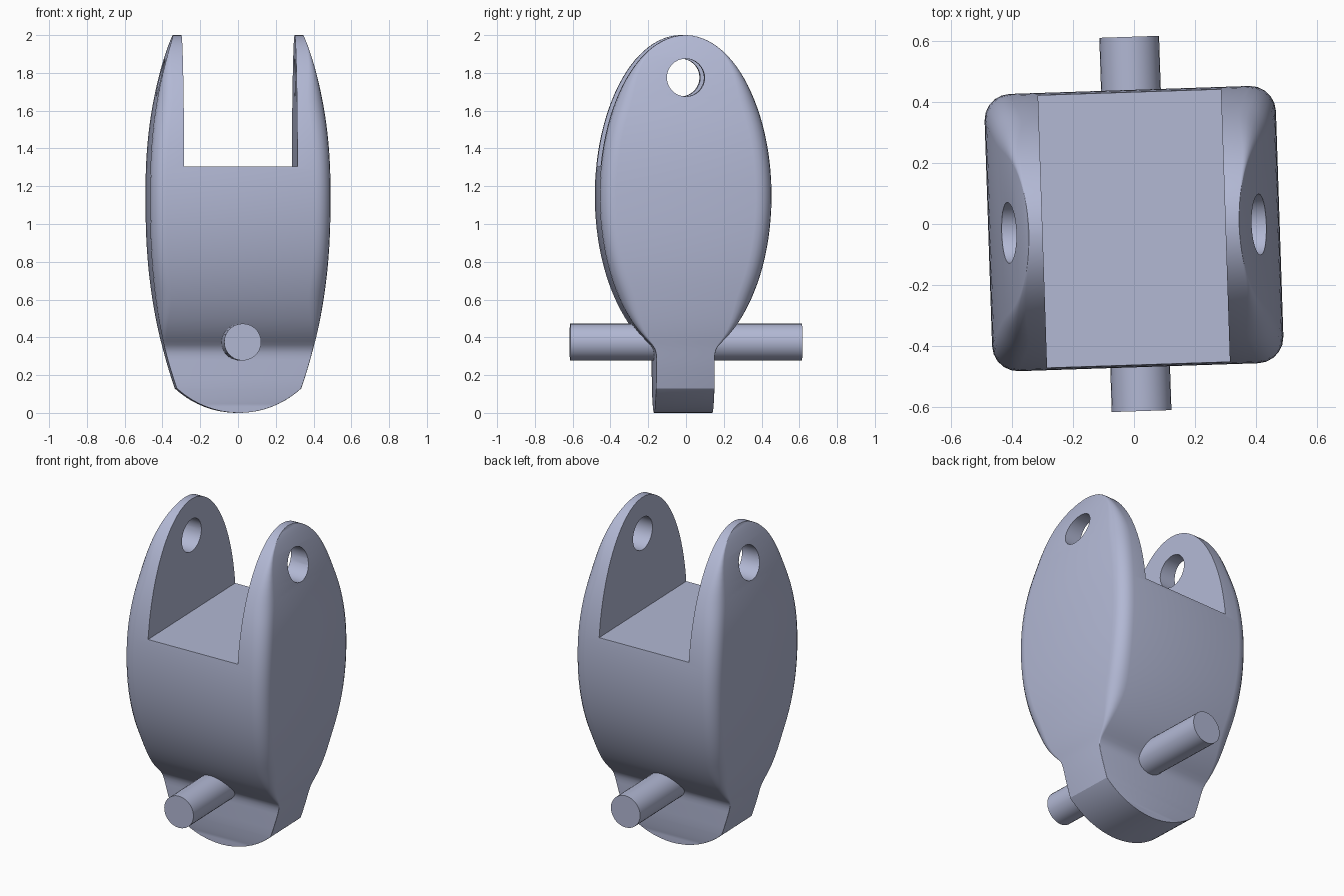
import bpy
import bmesh
from math import sin, cos, pi, sqrt, radians, asin
from mathutils import Matrix

if "Cube" in bpy.data.objects:
    bpy.data.objects.remove(bpy.data.objects["Cube"], do_unlink=True)

TILT = radians(1.9)        # whole part is turned slightly about z
MID, HALF_H, HALF_W = 1.15, 0.85, 0.455
CHIN = 0.13                # height where the rounded bottom starts
NECK = 0.155

metal = bpy.data.materials.new("blue grey metal")
metal.use_nodes = True
COLOR = (0.445, 0.479, 0.658, 1)
metal.diffuse_color = COLOR
metal.node_tree.nodes["Principled BSDF"].inputs["Base Color"].default_value = COLOR


def make_object(name, bm):
    bmesh.ops.recalc_face_normals(bm, faces=bm.faces)
    mesh = bpy.data.meshes.new(name)
    bm.to_mesh(mesh)
    bm.free()
    mesh.materials.append(metal)
    obj = bpy.data.objects.new(name, mesh)
    bpy.context.collection.objects.link(obj)
    obj.location = (0, -0.015, 0)
    obj.rotation_euler = (0, 0, TILT)
    return obj


def cylinder(name, radius, length, center, axis, sides):
    bm = bmesh.new()
    turn = Matrix.Rotation(pi / 2, 4, "Y" if axis == "X" else "X")
    bmesh.ops.create_cone(bm, cap_ends=True, segments=sides, radius1=radius,
                          radius2=radius, depth=length,
                          matrix=Matrix.Translation(center) @ turn)
    return make_object(name, bm)


def smoothstep(a, b, v):
    t = max(0, min(1, (v - a) / (b - a)))
    return t * t * (3 - 2 * t)


# Half width across the front: bulging sides, circular chin
def half_x(z):
    if z < CHIN:
        edge = half_x(CHIN)
        r = (edge ** 2 + CHIN ** 2) / (2 * CHIN)
        return sqrt(2 * r * z - z * z)
    t = abs(z - MID) / HALF_H
    return 0.478 - (0.133 * t ** 2.3 if z > MID else 0.0955 * (t * HALF_H / 0.85) ** 2.4)


# Half depth seen from the side: ellipse flowing into a straight neck
def half_y(z):
    s = (z - MID) / HALF_H
    ellipse = HALF_W * sqrt(max(0, 1 - s * s))
    if z > 0.5:
        return ellipse
    gap = ellipse - NECK
    return NECK + (gap + sqrt(gap * gap + 0.0012)) / 2 - 0.002


def corner_radius(z):
    return 0.003 + 0.082 * smoothstep(2.0, 1.6, z) * smoothstep(0.3, 0.65, z)


def smooth(obj):
    bpy.ops.object.select_all(action="DESELECT")
    obj.select_set(True)
    bpy.context.view_layer.objects.active = obj
    bpy.ops.object.shade_smooth_by_angle(angle=radians(20))


# Body: rounded rectangles stacked along z
low = asin((0.5 - MID) / HALF_H)
top = radians(88.7)
levels = [MID + HALF_H * sin(top + (low - top) * i / 40) for i in range(41)]
levels += [0.5 - 0.02 * i for i in range(1, 14)] + [0.18]
levels += [CHIN * cos(i / 12 * pi / 2) ** 2 for i in range(12)] + [0.0002]

bm = bmesh.new()
rings = []
STEPS = 5
for z in levels:
    hx, hy = half_x(z), half_y(z)
    r = min(corner_radius(z), hx * 0.5, hy * 0.5)
    ring = []
    for k, (sx, sy) in enumerate([(1, 1), (-1, 1), (-1, -1), (1, -1)]):
        for i in range(STEPS + 1):
            a = (k + i / STEPS) * pi / 2
            ring.append(bm.verts.new((sx * (hx - r) + r * cos(a),
                                      sy * (hy - r) + r * sin(a), z)))
    rings.append(ring)
for upper, lower in zip(rings, rings[1:]):
    for i in range(len(upper)):
        j = (i + 1) % len(upper)
        bm.faces.new((upper[i], upper[j], lower[j], lower[i]))
bm.faces.new(rings[0])
bm.faces.new(rings[-1])
body = make_object("clevis_body", bm)

# Slot between the ears, and the hole through both ears
bm = bmesh.new()
bmesh.ops.create_cube(bm, size=1, matrix=Matrix.Translation((0, 0, 1.805))
                      @ Matrix.Diagonal((0.6, 2, 1, 1)))
slot = make_object("slot_cutter", bm)
hole = cylinder("hole_cutter", 0.1, 2, (0, 0, 1.775), "X", 32)
for cutter in (slot, hole):
    mod = body.modifiers.new(cutter.name, "BOOLEAN")
    mod.operation = "DIFFERENCE"
    mod.solver = "EXACT"
    mod.object = cutter
    bpy.context.view_layer.objects.active = body
    bpy.ops.object.modifier_apply(modifier=mod.name)
    bpy.data.objects.remove(cutter, do_unlink=True)
smooth(body)

# Cross pin through the neck
pin = cylinder("cross_pin", 0.098, 1.228, (0.005, 0.015, 0.375), "Y", 28)
smooth(pin)
